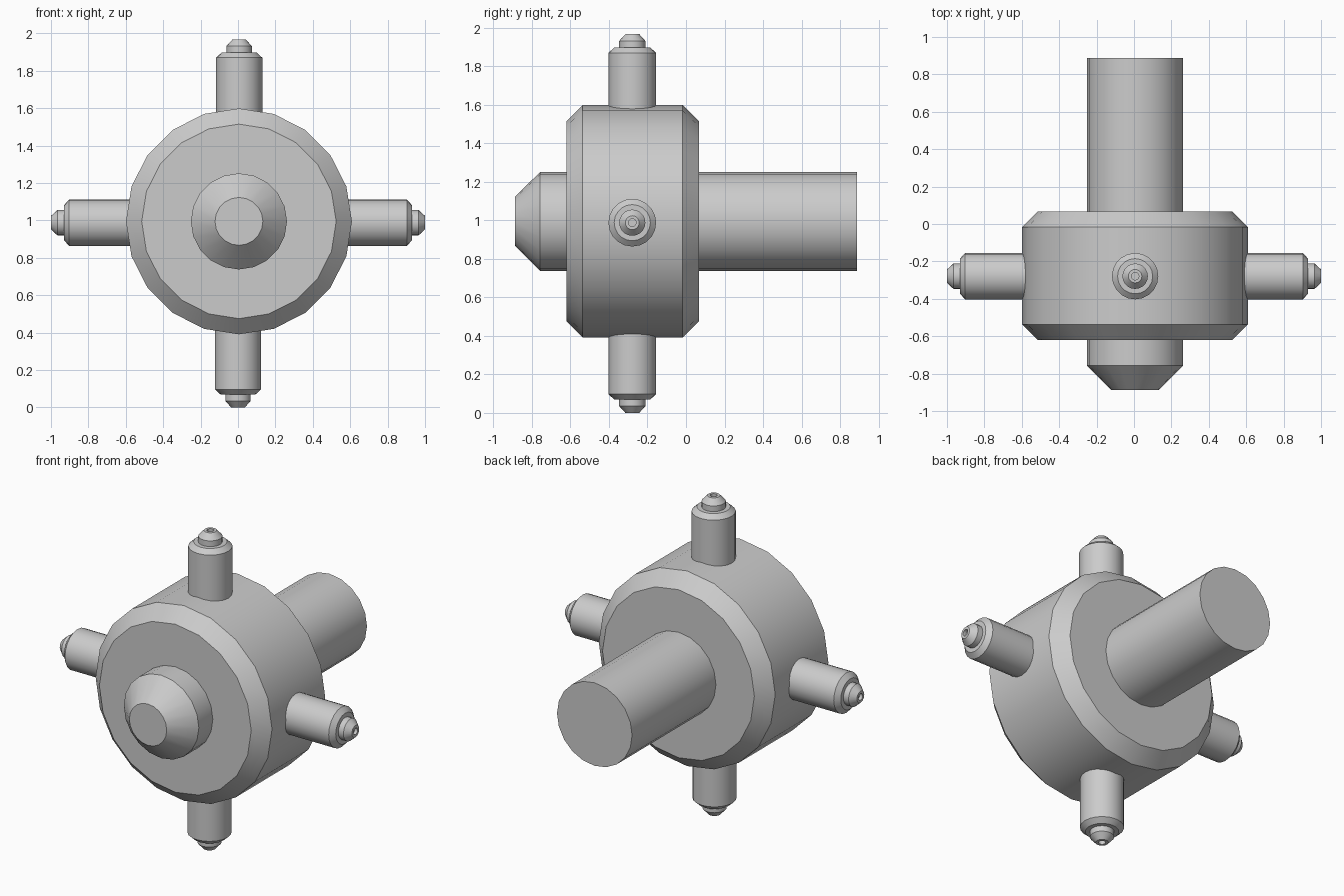
import bpy, bmesh
from math import cos, sin, pi, radians
from mathutils import Matrix, Vector

if "Cube" in bpy.data.objects:
    bpy.data.objects.remove(bpy.data.objects["Cube"])

SIDES = 20


def lathe(name, profile, origin, axis):
    """Revolve (radius, distance) points around an axis and cap both ends."""
    bm = bmesh.new()
    rings = [[bm.verts.new((r * cos(2 * pi * i / SIDES), r * sin(2 * pi * i / SIDES), h))
              for i in range(SIDES)] for r, h in profile]
    for a, b in zip(rings, rings[1:]):
        for i in range(SIDES):
            j = (i + 1) % SIDES
            bm.faces.new((a[i], a[j], b[j], b[i]))
    bm.faces.new(rings[0][::-1])
    bm.faces.new(rings[-1])
    rot = Vector((0, 0, 1)).rotation_difference(Vector(axis)).to_matrix().to_4x4()
    bm.transform(Matrix.Translation(origin) @ rot)
    bmesh.ops.recalc_face_normals(bm, faces=bm.faces)
    mesh = bpy.data.meshes.new(name)
    bm.to_mesh(mesh)
    bm.free()
    obj = bpy.data.objects.new(name, mesh)
    bpy.context.collection.objects.link(obj)
    bpy.ops.object.select_all(action='DESELECT')
    obj.select_set(True)
    bpy.context.view_layer.objects.active = obj
    bpy.ops.object.shade_smooth_by_angle(angle=radians(30))
    return obj


CX, CZ = 0.005, 0.995

# Chamfered drum and the shaft with a tapered nose
lathe("drum", [(0.52, -0.62), (0.604, -0.537), (0.604, -0.017), (0.52, 0.067)],
      (CX, 0, CZ), (0, 1, 0))
lathe("shaft", [(0.128, -0.887), (0.257, -0.757), (0.257, 0.887)],
      (CX, 0, CZ), (0, 1, 0))

# Radial pins with stepped tips and a small dimple at the end
pin = [(0.124, -0.6), (0.124, -0.097), (0.094, -0.07), (0.068, -0.07),
       (0.068, -0.035), (0.036, 0), (0.02, 0), (0.02, -0.02)]
Y = -0.279
for name, tip, axis in (("right_pin", (1, Y, 0.988), (1, 0, 0)),
                        ("left_pin", (-1, Y, 0.988), (-1, 0, 0)),
                        ("top_pin", (0.006, Y, 1.967), (0, 0, 1)),
                        ("bottom_pin", (0, Y, 0), (0, 0, -1))):
    lathe(name, pin, tip, axis)
